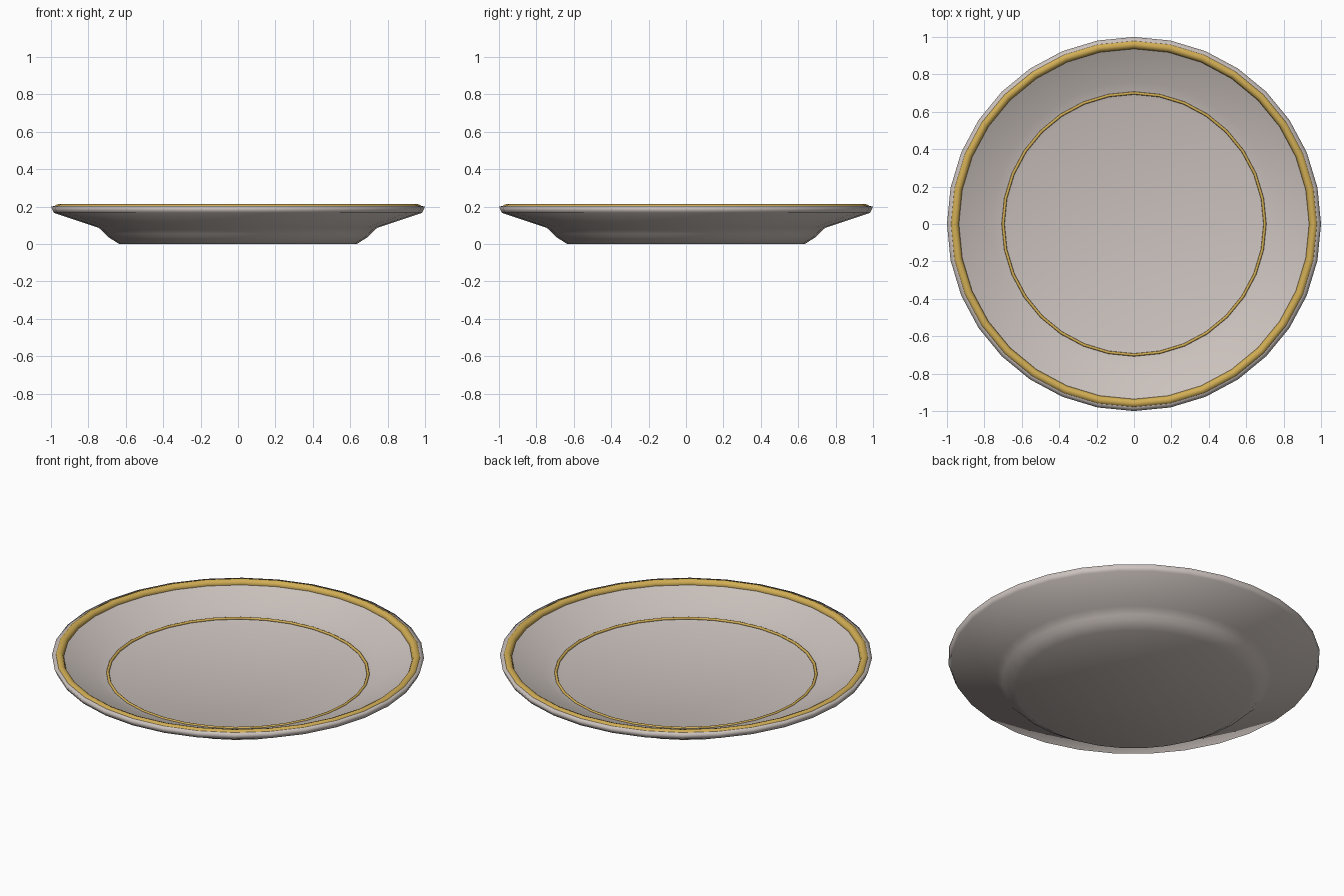
import bpy, bmesh, math

if "Cube" in bpy.data.objects:
    bpy.data.objects.remove(bpy.data.objects["Cube"])

SEG = 32

def material(name, rgb):
    m = bpy.data.materials.new(name)
    m.diffuse_color = (*rgb, 1)
    m.use_nodes = True
    m.node_tree.nodes["Principled BSDF"].inputs["Base Color"].default_value = m.diffuse_color
    return m

porcelain = material("warm_porcelain", (0.60, 0.54, 0.51))
gold = material("gold_trim", (0.64, 0.42, 0.09))

def lathe(name, profile, mat):
    """Spin an (r, z) profile, bottom centre to top centre, around z."""
    bm = bmesh.new()
    rings = []
    for r, z in profile:
        if r == 0:
            rings.append([bm.verts.new((0, 0, z))] * SEG)
        else:
            rings.append([bm.verts.new((r * math.cos(2 * math.pi * i / SEG),
                                        r * math.sin(2 * math.pi * i / SEG), z))
                          for i in range(SEG)])
    for a, b in zip(rings, rings[1:]):
        for i in range(SEG):
            j = (i + 1) % SEG
            loop = list(dict.fromkeys((a[i], a[j], b[j], b[i])))
            bm.faces.new(loop)
    bmesh.ops.recalc_face_normals(bm, faces=bm.faces)
    for f in bm.faces:
        f.smooth = True
    me = bpy.data.meshes.new(name)
    bm.to_mesh(me)
    bm.free()
    ob = bpy.data.objects.new(name, me)
    bpy.context.collection.objects.link(ob)
    me.materials.append(mat)
    return ob

# Plate body: flat base, angled foot, flared rim, shallow dish
lathe("plate_body", [(0, 0), (0.635, 0), (0.69, 0.035), (0.71, 0.055), (0.745, 0.087),
                     (0.985, 0.167), (1.0, 0.2), (0.97, 0.205), (0.93, 0.182),
                     (0.76, 0.118), (0.67, 0.088), (0, 0.08)], porcelain)

def band(name, radius, minor, z):
    bpy.ops.mesh.primitive_torus_add(major_radius=radius, minor_radius=minor,
                                     major_segments=SEG, minor_segments=8,
                                     location=(0, 0, z))
    ob = bpy.context.object
    ob.name = name
    ob.data.materials.append(gold)
    bpy.ops.object.shade_smooth()

# Gold trim on the rim and around the well
band("rim_band", 0.96, 0.024, 0.19)
band("well_band", 0.70, 0.008, 0.10)
